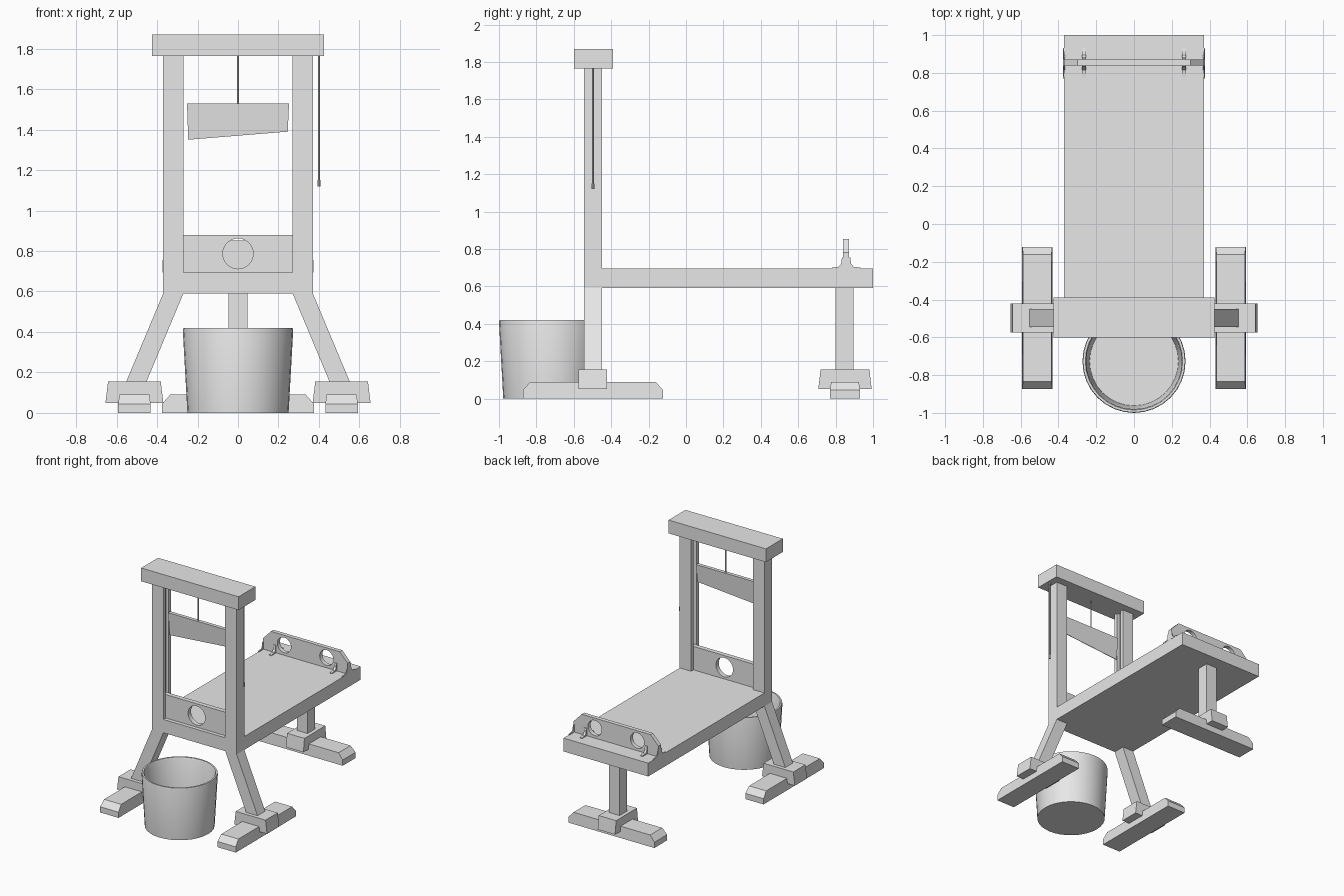
import bpy, bmesh, math
from mathutils import Matrix, Vector

cube = bpy.data.objects.get("Cube")
if cube:
    bpy.data.objects.remove(cube, do_unlink=True)

grey = bpy.data.materials.new("plain grey")
grey.diffuse_color = (0.8, 0.8, 0.8, 1)
grey.use_nodes = True
grey.node_tree.nodes["Principled BSDF"].inputs["Base Color"].default_value = (0.8, 0.8, 0.8, 1)


def finish(name, bm):
    bmesh.ops.recalc_face_normals(bm, faces=bm.faces)
    me = bpy.data.meshes.new(name)
    bm.to_mesh(me)
    bm.free()
    me.materials.append(grey)
    ob = bpy.data.objects.new(name, me)
    bpy.context.collection.objects.link(ob)
    return ob


def smooth(ob):
    bpy.ops.object.select_all(action='DESELECT')
    ob.select_set(True)
    bpy.context.view_layer.objects.active = ob
    bpy.ops.object.shade_smooth_by_angle(angle=math.radians(35))


def box(name, x, y, z):
    """Box from its (min, max) range on each axis."""
    bm = bmesh.new()
    bmesh.ops.create_cube(bm, size=1)
    for v in bm.verts:
        v.co = [r[0] if c < 0 else r[1] for c, r in zip(v.co, (x, y, z))]
    return finish(name, bm)


def prism(name, points, axis, low, high):
    """Extrude a 2D outline along an axis; the outline uses the other two in order."""
    bm = bmesh.new()
    verts = []
    for p in points:
        co = list(p)
        co.insert("xyz".index(axis), low)
        verts.append(bm.verts.new(co))
    face = bm.faces.new(verts)
    new = bmesh.ops.extrude_face_region(bm, geom=[face])["geom"]
    step = Vector([high - low if a == axis else 0 for a in "xyz"])
    bmesh.ops.translate(bm, vec=step, verts=[g for g in new if isinstance(g, bmesh.types.BMVert)])
    return finish(name, bm)


def rod(name, x, y, z0, z1, radius, sides=10):
    bm = bmesh.new()
    bmesh.ops.create_cone(bm, cap_ends=True, segments=sides, radius1=radius, radius2=radius,
                          depth=z1 - z0, matrix=Matrix.Translation((x, y, (z0 + z1) / 2)))
    ob = finish(name, bm)
    smooth(ob)
    return ob


def drill(ob, x, y, z, radius):
    """Cut a round hole through a board along y."""
    bm = bmesh.new()
    bmesh.ops.create_cone(bm, cap_ends=True, segments=32, radius1=radius, radius2=radius, depth=0.3,
                          matrix=Matrix.Translation((x, y, z)) @ Matrix.Rotation(math.pi / 2, 4, 'X'))
    cutter = finish("hole_cutter", bm)
    cutter.hide_render = True
    mod = ob.modifiers.new("hole", 'BOOLEAN')
    mod.object, mod.operation, mod.solver = cutter, 'DIFFERENCE', 'EXACT'
    bpy.context.view_layer.objects.active = ob
    bpy.ops.object.modifier_apply(modifier=mod.name)
    bpy.data.objects.remove(cutter, do_unlink=True)


def foot(name, x, y, along_x=False):
    """Long ground beam with chamfered ends, and the flared socket on top of it."""
    place = Matrix.Translation((x, y, 0)) @ Matrix.Rotation(math.pi / 2 if along_x else 0, 4, 'Z')
    beam = prism(name + "_beam", [(-.375, 0), (.375, 0), (.375, .045), (.335, .09),
                                  (-.335, .09), (-.375, .045)], 'x', -.08, .08)
    for v in beam.data.vertices:
        if v.co.z > .08:
            v.co.x *= .93
    socket = box(name + "_socket", (-.143, .143), (-.076, .076), (.05, .155))
    for v in socket.data.vertices:
        if v.co.z > .1:
            v.co.x *= .91
    beam.data.transform(place)
    socket.data.transform(place)


FRONT, BACK = -.545, -.45
MID = (FRONT + BACK) / 2

# Bench and top beam
box("bench", (-.37, .37), (FRONT, 1), (.59, .695))
box("top_beam", (-.425, .425), (-.6, -.39), (1.765, 1.87))

# Grooved posts, splayed legs and front feet
for side, s in (("left", 1), ("right", -1)):
    groove = [(.37, FRONT), (.37, BACK), (.27, BACK), (.27, MID + .018), (.295, MID + .018),
              (.295, MID - .018), (.27, MID - .018), (.27, FRONT)]
    prism(side + "_post", [(s * x, y) for x, y in groove], 'z', .695, 1.765)
    leg = [(.27, .59), (.37, .59), (.575, .1), (.475, .1)]
    prism(side + "_front_leg", [(s * x, z) for x, z in leg], 'y', FRONT, BACK)
    foot(side + "_foot", s * .512, MID)

# Rear leg and foot
box("rear_leg", (-.047, .047), (.8, .895), (.1, .59))
foot("rear_foot", 0, .85, along_x=True)

# Neck board between the posts
neck = box("neck_board", (-.295, .295), (MID - .018, MID + .018), (.695, .88))
drill(neck, 0, MID, .787, .075)
smooth(neck)

# Slanted blade, thinning to its edge
blade = prism("blade", [(-.252, 1.53), (.252, 1.53), (.246, 1.39), (-.246, 1.35)],
              'y', MID - .014, MID + .014)
for v in blade.data.vertices:
    if v.co.z < 1.5:
        v.co.y = MID + (v.co.y - MID) * .15

# Ropes
rod("blade_rope", 0, MID, 1.53, 1.765, .005)
rod("pull_rope", .4, MID, 1.14, 1.765, .005)
rod("rope_knot", .4, MID, 1.12, 1.15, .008)

# Wrist board with two holes
wrist = prism("wrist_board", [(-.37, .695), (.37, .695), (.37, .78), (.3, .853),
                              (-.3, .853), (-.37, .78)], 'y', .84, .872)
for s in (1, -1):
    drill(wrist, s * .185, .856, .775, .06)
smooth(wrist)

# Curved brackets on both sides of the wrist board
bracket = [(.016, .695), (.076, .695), (.076, .701), (.04, .705), (.027, .72), (.022, .755), (.016, .755)]
for x, half in ((.265, .01), (.368, .004)):
    for s in (1, -1):
        for d in (1, -1):
            prism("bracket", [(.856 + d * y, z) for y, z in bracket], 'x', s * x - half, s * x + half)

# Hollow basket, turned from a wall profile
bm = bmesh.new()
wall = [(0, 0), (.25, 0), (.273, .41), (.27, .42), (.258, .42), (.253, .41), (.235, .02), (0, .02)]
verts = [bm.verts.new((r, 0, z)) for r, z in wall]
edges = [bm.edges.new(pair) for pair in zip(verts, verts[1:])]
bmesh.ops.spin(bm, geom=verts + edges, cent=(0, 0, 0), axis=(0, 0, 1), angle=math.tau, steps=32)
bmesh.ops.remove_doubles(bm, verts=bm.verts, dist=.0005)
bmesh.ops.translate(bm, vec=(0, -.727, 0), verts=bm.verts)
smooth(finish("basket", bm))
